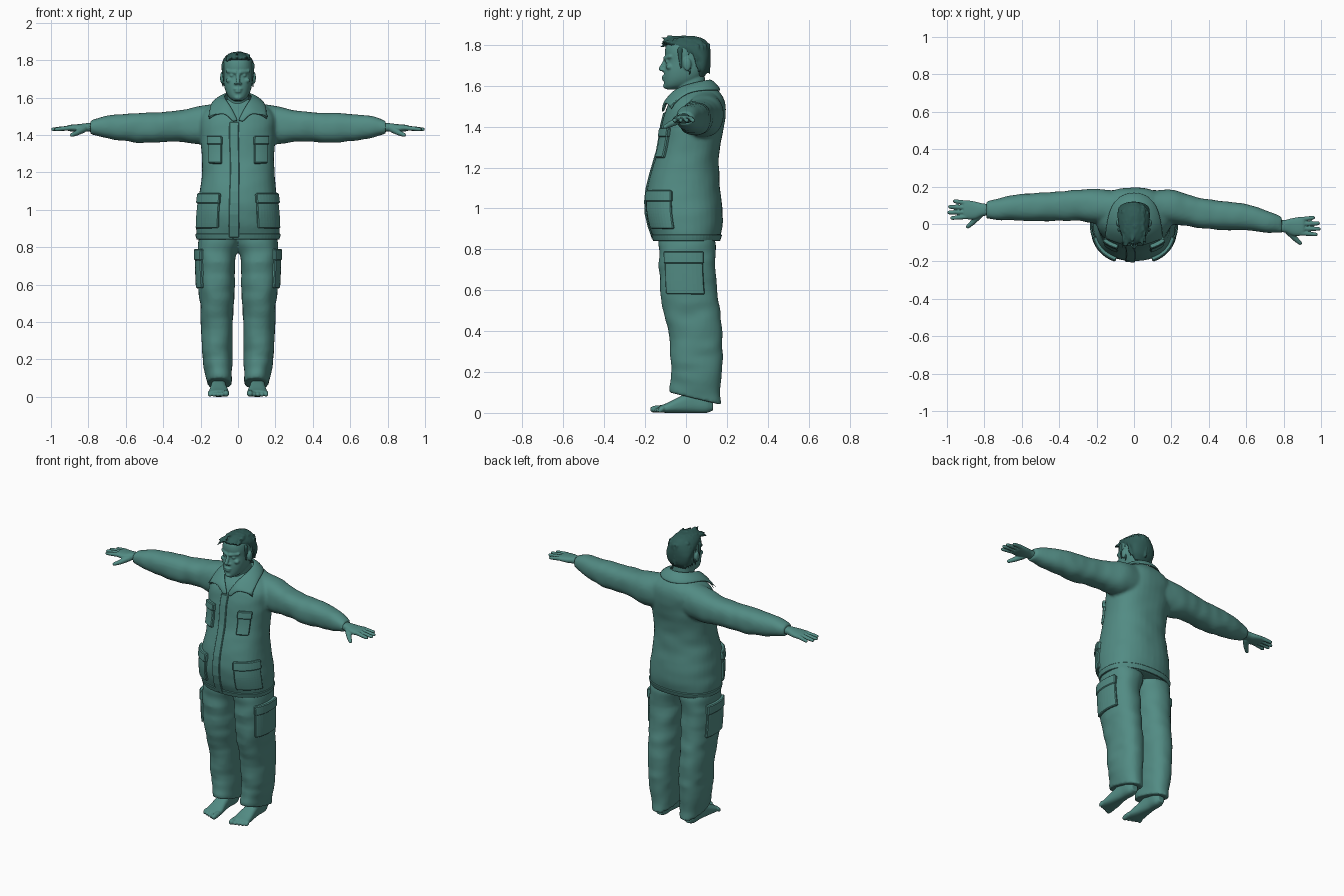
import bpy, bmesh, math, random
from mathutils import Vector, Matrix, noise

random.seed(4)
if "Cube" in bpy.data.objects:
    bpy.data.objects.remove(bpy.data.objects["Cube"], do_unlink=True)


def make_material(name, color):
    mat = bpy.data.materials.new(name)
    mat.use_nodes = True
    mat.diffuse_color = color
    mat.node_tree.nodes["Principled BSDF"].inputs["Base Color"].default_value = color
    return mat


teal = make_material("teal", (0.085, 0.26, 0.23, 1))
dark_teal = make_material("dark teal", (0.03, 0.105, 0.093, 1))


def finish(name, bm, mat=teal):
    """Turn a bmesh into an object."""
    mesh = bpy.data.meshes.new(name)
    bm.to_mesh(mesh)
    bm.free()
    mesh.materials.append(mat)
    obj = bpy.data.objects.new(name, mesh)
    bpy.context.collection.objects.link(obj)
    return obj


def fuse(name, bm, voxel, passes=3, mat=teal):
    """Merge overlapping volumes into one soft skin."""
    bmesh.ops.recalc_face_normals(bm, faces=bm.faces)
    obj = finish(name, bm, mat)
    obj.data.shade_smooth()
    remesh = obj.modifiers.new("skin", "REMESH")
    remesh.mode = "VOXEL"
    remesh.voxel_size = voxel
    remesh.use_smooth_shade = True
    soft = obj.modifiers.new("soften", "SMOOTH")
    soft.iterations = passes


def section(rings, t):
    """Smoothly interpolate the ring values at position t."""
    i = 0
    while i < len(rings) - 2 and t > rings[i + 1][0]:
        i += 1
    p, q = rings[i], rings[i + 1]
    before, after = rings[max(i - 1, 0)], rings[min(i + 2, len(rings) - 1)]
    h = q[0] - p[0]
    u = (t - p[0]) / h
    out = []
    for k in range(1, len(p)):
        m0 = (q[k] - before[k]) / (q[0] - before[0]) * h
        m1 = (after[k] - p[k]) / (after[0] - p[0]) * h
        d = q[k] - p[k]
        out.append(p[k] + u * m0 + u * u * (3 * d - 2 * m0 - m1) + u ** 3 * (m0 + m1 - 2 * d))
    return out


def surface(rings, t, angle, axis="z", offset=0, power=2.3, wrinkle=0):
    """Point on a lofted rounded section; rings are (t, a0, a1, b0, b1, tilt)."""
    a0, a1, b0, b1, *tilt = section(rings, t)
    c, s = math.cos(angle), math.sin(angle)
    a = (a0 + a1) / 2 + (a1 - a0) / 2 * math.copysign(abs(c) ** (2 / power), c)
    b = (b0 + b1) / 2 + (b1 - b0) / 2 * math.copysign(abs(s) ** (2 / power), s)
    if wrinkle:
        offset += wrinkle * noise.noise(Vector((a * 9, b * 9, t * 16)))
    a, b = a + c * offset, b + s * offset
    t += tilt[0] * (b - (b0 + b1) / 2) if tilt else 0
    return Vector({"z": (a, b, t), "x": (t, a, b), "y": (a, t, b)}[axis])


def skin(bm, loops):
    """Bridge rings of points into a closed tube."""
    loops = [[bm.verts.new(p) for p in loop] for loop in loops]
    n = len(loops[0])
    for lo, hi in zip(loops, loops[1:]):
        for k in range(n):
            bm.faces.new((lo[k], lo[(k + 1) % n], hi[(k + 1) % n], hi[k]))
    bm.faces.new(loops[0])
    bm.faces.new(loops[-1])


def loft(bm, rings, axis="z", side=1, n=36, steps=5, **kw):
    spans = [p[0] + (q[0] - p[0]) * k / steps for p, q in zip(rings, rings[1:]) for k in range(steps)]
    mirror = Vector((side, 1, 1))
    skin(bm, [[surface(rings, t, math.tau * k / n, axis, **kw) * mirror for k in range(n)]
              for t in spans + [rings[-1][0]]])


def blob(bm, center, size):
    m = Matrix.Translation(center) @ Matrix.Diagonal((*size, 1))
    bmesh.ops.create_icosphere(bm, subdivisions=2, radius=1, matrix=m)


def rod(bm, start, end, r0, r1, n=10):
    """Tapered round-ended rod for fingers, toes, locks and facial ridges."""
    start, end = Vector(start), Vector(end)
    along = (end - start).normalized()
    u = along.orthogonal().normalized()
    v = along.cross(u)
    bend = [math.radians(a) for a in (75, 45, 0)]
    rings = [(start - along * r0 * math.sin(a), r0 * math.cos(a)) for a in bend]
    rings += [(end + along * r1 * math.sin(a), r1 * math.cos(a)) for a in reversed(bend)]
    angles = [math.tau * k / n for k in range(n)]
    skin(bm, [[c + (u * math.cos(a) + v * math.sin(a)) * r for a in angles] for c, r in rings])


def sheet(name, grid, thickness, side=1):
    """Solid cloth panel from a grid of points."""
    bm = bmesh.new()
    rows = [[bm.verts.new((p[0] * side, p[1], p[2])) for p in row] for row in grid]
    for r, q in zip(rows, rows[1:]):
        for k in range(len(r) - 1):
            face = (r[k], r[k + 1], q[k + 1], q[k])
            bm.faces.new(face if side > 0 else face[::-1])
    obj = finish(name, bm)
    solid = obj.modifiers.new("thickness", "SOLIDIFY")
    solid.thickness = thickness
    solid.offset = -1
    return obj


def patch(name, rings, a0, a1, z0, z1, lift, side=1, n=10):
    """Panel with rounded edges that hugs a lofted garment."""
    grid = [[surface(rings, z0 + (z1 - z0) * j / 10, math.radians(a0 + (a1 - a0) * i / n), offset=lift)
             for i in range(n + 1)] for j in range(11)]
    edge = sheet(name, grid, lift + 0.012, side).modifiers.new("rounded edge", "BEVEL")
    edge.width = 0.005
    edge.angle_limit = math.radians(50)


# Jacket body and sleeves
torso = [(0.84, -0.215, 0.215, -0.155, 0.16), (0.87, -0.222, 0.222, -0.165, 0.17),
         (0.93, -0.222, 0.222, -0.185, 0.178), (1.0, -0.217, 0.217, -0.197, 0.18),
         (1.1, -0.205, 0.205, -0.19, 0.167), (1.2, -0.192, 0.195, -0.163, 0.16),
         (1.3, -0.195, 0.195, -0.135, 0.167), (1.4, -0.205, 0.2, -0.12, 0.185),
         (1.48, -0.205, 0.205, -0.1, 0.195), (1.53, -0.18, 0.18, -0.075, 0.188),
         (1.56, -0.14, 0.14, -0.05, 0.172), (1.59, -0.09, 0.09, -0.03, 0.145)]
# along arm, left centre y, right centre y, half depth, low z, high z
sleeve = [(0.1, 0.085, 0.085, 0.09, 1.36, 1.575), (0.2, 0.088, 0.092, 0.092, 1.35, 1.555),
          (0.3, 0.07, 0.1, 0.083, 1.362, 1.535), (0.4, 0.052, 0.096, 0.079, 1.363, 1.523),
          (0.5, 0.044, 0.092, 0.077, 1.358, 1.519), (0.6, 0.035, 0.09, 0.071, 1.365, 1.512),
          (0.7, 0.015, 0.082, 0.061, 1.382, 1.504), (0.79, -0.005, 0.073, 0.045, 1.404, 1.476)]
bm = bmesh.new()
loft(bm, torso, wrinkle=0.004)
for side, col in ((1, 1), (-1, 2)):
    arm = [(r[0], r[col] - r[3], r[col] + r[3], r[4], r[5]) for r in sleeve]
    loft(bm, arm, "x", side, wrinkle=0.006)
fuse("jacket", bm, 0.01, 3)

# Jacket pockets, flaps, front strip and hem
for side, label in ((1, "left"), (-1, "right")):
    patch(label + "_hip_pocket", torso, -66, -16, 0.9, 1.05, 0.013, side)
    patch(label + "_hip_flap", torso, -67, -15, 1.035, 1.09, 0.02, side)
    patch(label + "_chest_pocket", torso, -68, -43, 1.25, 1.37, 0.017, side)
    patch(label + "_chest_flap", torso, -69, -42, 1.35, 1.395, 0.022, side)
patch("front_strip", torso, -100, -89, 0.85, 1.47, 0.008)
patch("jacket_hem", torso, -95, 265, 0.84, 0.872, 0.006, n=60)

# Pointed collar: inner edge against the neck, outer edge folded over the shoulders
inner = [(0, -0.105, 1.465), (0.03, -0.085, 1.53), (0.05, -0.06, 1.57), (0.07, -0.01, 1.595),
         (0.066, 0.085, 1.618), (0, 0.122, 1.625)]
outer = [(0.028, -0.112, 1.46), (0.07, -0.1, 1.525), (0.155, -0.072, 1.485), (0.145, 0, 1.567),
         (0.115, 0.13, 1.575), (0, 0.18, 1.568)]
middle = [(Vector(p) + Vector(q)) / 2 + Vector((0, 0, 0.01)) for p, q in zip(inner, outer)]
rows = [list(row) + [(-p[0], p[1], p[2]) for p in row[-2::-1]] for row in (inner, middle, outer)]
collar = sheet("collar", rows, 0.014)
collar.data.shade_smooth()
crease = collar.data.attributes.new(name="crease_vert", type="FLOAT", domain="POINT")
width = len(rows[0])
for tip in (2, width - 3):
    crease.data[2 * width + tip].value = 1
sub = collar.modifiers.new("smooth cloth", "SUBSURF")
sub.levels = sub.render_levels = 2

# Trousers
leg = [(0.07, 0.03, 0.165, -0.08, 0.168, -0.24), (0.12, 0.031, 0.172, -0.08, 0.17, -0.2),
       (0.2, 0.033, 0.187, -0.072, 0.177, -0.1), (0.4, 0.025, 0.199, -0.086, 0.177, 0),
       (0.5, 0.02, 0.203, -0.112, 0.167, 0), (0.6, 0.016, 0.212, -0.127, 0.152, 0),
       (0.75, 0.012, 0.217, -0.132, 0.143, 0), (0.82, -0.008, 0.215, -0.132, 0.143, 0),
       (0.9, -0.01, 0.2, -0.12, 0.13, 0)]
bm = bmesh.new()
for side in (1, -1):
    loft(bm, leg, side=side, wrinkle=0.008)
fuse("trousers", bm, 0.009, 3)
for side, label in ((1, "left"), (-1, "right")):
    patch(label + "_thigh_pocket", leg, -45, 28, 0.58, 0.75, 0.014, side)
    patch(label + "_thigh_flap", leg, -46, 29, 0.73, 0.79, 0.019, side)

# Hands
for side, y, label in ((1, -0.012, "left"), (-1, 0.076, "right")):
    bm = bmesh.new()
    palm = [(0.75, y - 0.03, y + 0.03, 1.415, 1.465), (0.81, y - 0.034, y + 0.034, 1.418, 1.463),
            (0.85, y - 0.05, y + 0.044, 1.416, 1.458), (0.9, y - 0.05, y + 0.05, 1.42, 1.454),
            (0.912, y - 0.042, y + 0.042, 1.424, 1.45)]
    loft(bm, palm, "x", side)
    for k, reach in enumerate((0.972, 0.988, 0.984, 0.958)):
        base = y - 0.037 + k * 0.0245
        tip = y - 0.044 + k * 0.03
        rod(bm, (side * 0.895, base, 1.438), (side * reach, tip, 1.43), 0.0135, 0.0105)
    rod(bm, (side * 0.825, y - 0.025, 1.432), (side * 0.86, y - 0.065, 1.412), 0.02, 0.015)
    rod(bm, (side * 0.86, y - 0.065, 1.412), (side * 0.888, y - 0.09, 1.4), 0.015, 0.011)
    fuse(label + "_hand", bm, 0.004, 2)

# Feet
for side, label in ((1, "left"), (-1, "right")):
    bm = bmesh.new()
    x = 0.103
    foot = [(-0.13, x - 0.05, x + 0.05, 0.002, 0.034), (-0.09, x - 0.053, x + 0.052, 0, 0.05),
            (-0.03, x - 0.043, x + 0.045, 0, 0.08), (0.04, x - 0.036, x + 0.038, 0, 0.11),
            (0.1, x - 0.036, x + 0.036, 0, 0.1), (0.132, x - 0.022, x + 0.022, 0.012, 0.06)]
    loft(bm, foot, "y", side, power=2.6)
    rod(bm, (side * x, 0.06, 0.08), (side * x, 0.07, 0.2), 0.042, 0.046)
    for k in range(5):
        r = 0.0175 if k == 0 else 0.0125
        tx = side * (x - 0.039 + k * 0.0215)
        rod(bm, (tx, -0.115, 0.022), (tx, -0.158 + 0.008 * k, r), r, r)
    fuse(label + "_foot", bm, 0.0045, 2)

# Head, neck and facial features
bm = bmesh.new()
loft(bm, [(1.47, -0.075, 0.075, -0.06, 0.11), (1.54, -0.062, 0.062, -0.045, 0.098),
          (1.64, -0.058, 0.058, -0.045, 0.092), (1.7, -0.05, 0.05, -0.04, 0.09)])
loft(bm, [(1.583, -0.024, 0.024, -0.098, -0.04), (1.6, -0.047, 0.047, -0.106, 0.02),
          (1.63, -0.065, 0.065, -0.108, 0.07), (1.67, -0.075, 0.075, -0.107, 0.1),
          (1.72, -0.079, 0.079, -0.099, 0.112), (1.77, -0.08, 0.08, -0.103, 0.112),
          (1.81, -0.07, 0.07, -0.09, 0.095), (1.835, -0.04, 0.04, -0.05, 0.05)])
rod(bm, (0, -0.098, 1.728), (0, -0.123, 1.682), 0.01, 0.0115)
blob(bm, (0, -0.1, 1.599), (0.022, 0.013, 0.013))
for z, w in ((1.645, 0.023), (1.632, 0.019)):
    blob(bm, (0, -0.109, z), (w, 0.009, 0.0065))
for side in (1, -1):
    blob(bm, (side * 0.012, -0.112, 1.675), (0.009, 0.01, 0.007))
    rod(bm, (side * 0.012, -0.102, 1.734), (side * 0.058, -0.077, 1.742), 0.011, 0.009)
    blob(bm, (side * 0.032, -0.092, 1.718), (0.014, 0.01, 0.007))
    blob(bm, (side * 0.046, -0.082, 1.692), (0.02, 0.016, 0.014))
    blob(bm, (side * 0.086, 0.006, 1.705), (0.01, 0.02, 0.034))
fuse("head", bm, 0.005, 2)

# Short tousled hair swept forward
bm = bmesh.new()
loft(bm, [(1.645, -0.05, 0.05, 0.055, 0.09), (1.68, -0.074, 0.074, 0.04, 0.112),
          (1.73, -0.085, 0.083, 0.03, 0.119), (1.765, -0.088, 0.085, -0.03, 0.119),
          (1.79, -0.084, 0.082, -0.08, 0.115), (1.81, -0.075, 0.072, -0.106, 0.107),
          (1.83, -0.055, 0.05, -0.09, 0.085), (1.843, -0.025, 0.025, -0.05, 0.045)], power=2.1)
for side in (1, -1):
    rod(bm, (side * 0.077, -0.03, 1.775), (side * 0.075, -0.024, 1.69), 0.013, 0.006)
for k in range(60):
    x, y = random.uniform(-0.06, 0.055), random.uniform(-0.09, 0.08)
    z = 1.838 - 6 * x * x - 2.4 * y * y
    drop = random.uniform(-0.02, 0.012)
    rod(bm, (x, y, z), (x * 1.15, y - 0.042, z + drop), 0.011, 0.004, 6)
for k in range(40):
    a = random.uniform(-0.3, math.pi + 0.3)
    z = random.uniform(1.67, 1.79)
    x, y = 0.078 * math.cos(a), 0.033 + 0.079 * math.sin(a)
    rod(bm, (x, y, z + 0.02), (x * 1.06, y * 1.03, z - 0.02), 0.009, 0.004, 6)
fuse("hair", bm, 0.005, 1, dark_teal)
